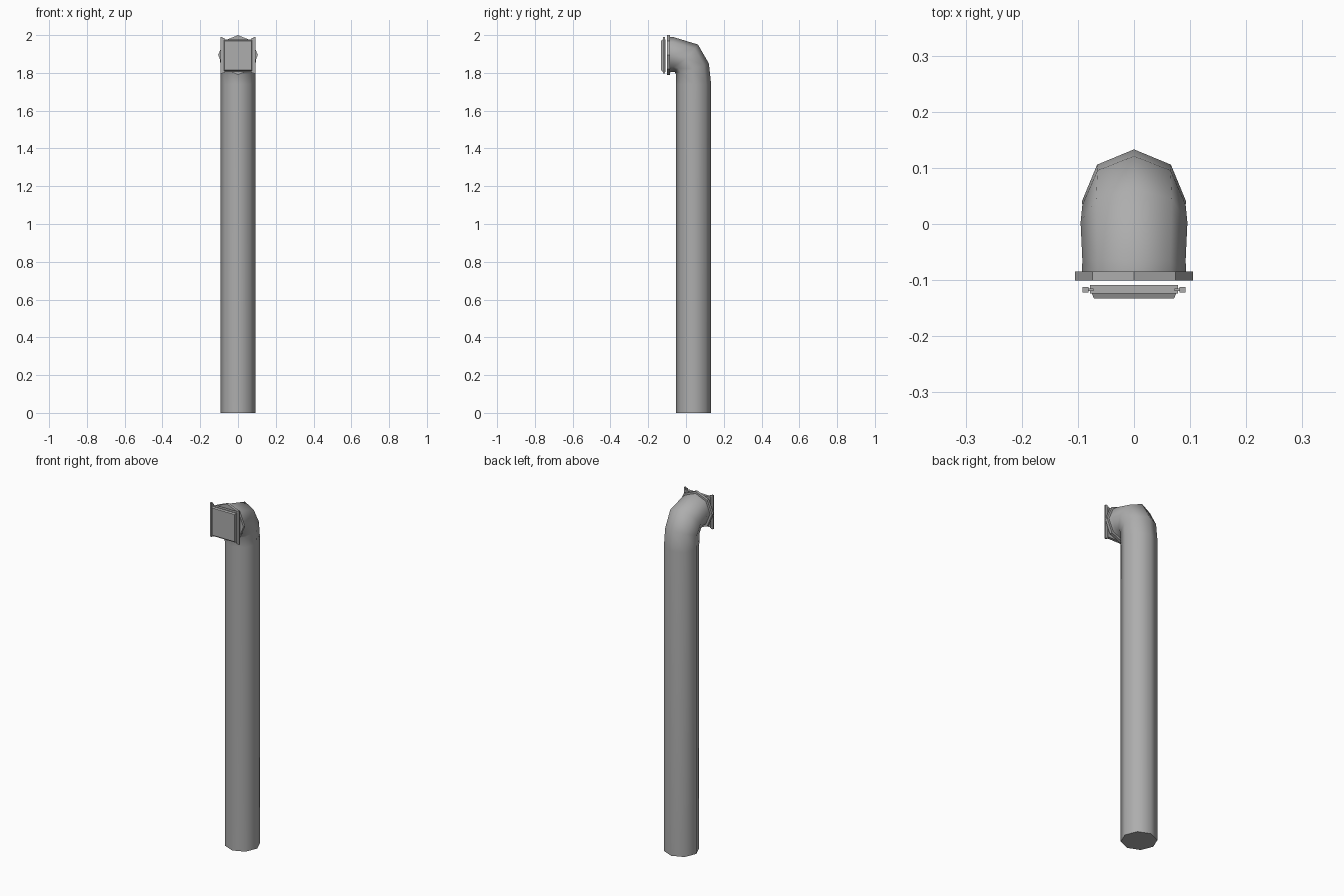
import bpy, bmesh, math
from mathutils import Vector

if "Cube" in bpy.data.objects:
    bpy.data.objects.remove(bpy.data.objects["Cube"])

grey = bpy.data.materials.new("grey metal")
grey.diffuse_color = (0.42, 0.42, 0.42, 1)
grey.use_nodes = True
grey.node_tree.nodes["Principled BSDF"].inputs["Base Color"].default_value = grey.diffuse_color


def finish(name, bm, smooth):
    bmesh.ops.recalc_face_normals(bm, faces=bm.faces)
    mesh = bpy.data.meshes.new(name)
    bm.to_mesh(mesh)
    bm.free()
    mesh.materials.append(grey)
    for p in mesh.polygons:
        p.use_smooth = smooth and len(p.vertices) == 4
    obj = bpy.data.objects.new(name, mesh)
    bpy.context.collection.objects.link(obj)
    return obj


def octagon_tube(name, spine, smooth):
    """Eight-sided tube; spine holds (outer, inner) edge points as (y, z)."""
    bm = bmesh.new()
    rings = []
    for outer, inner in spine:
        o, i = Vector((0, *outer)), Vector((0, *inner))
        centre, up = (o + i) / 2, (o - i) / 2
        side = Vector((up.length, 0, 0))
        rings.append([bm.verts.new(centre + up * math.cos(k * math.pi / 4)
                                   + side * math.sin(k * math.pi / 4)) for k in range(8)])
    for a, b in zip(rings, rings[1:]):
        for k in range(8):
            n = (k + 1) % 8
            bm.faces.new((a[k], a[n], b[n], b[k]))
    bm.faces.new(rings[0])
    bm.faces.new(rings[-1])
    return finish(name, bm, smooth)


def box(name, x, y, z):
    """Box from (min, max) ranges."""
    bm = bmesh.new()
    bmesh.ops.create_cube(bm, size=1)
    for v in bm.verts:
        v.co = [r[0] if c < 0 else r[1] for c, r in zip(v.co, (x, y, z))]
    return finish(name, bm, False)


# Upright pipe bending forward at the top
octagon_tube("bent_pipe", [
    ((0.133, 0), (-0.053, 0)),
    ((0.133, 1.74), (-0.053, 1.74)),
    ((0.121, 1.85), (-0.053, 1.79)),
    ((0.063, 1.95), (-0.058, 1.803)),
    ((-0.065, 1.989), (-0.065, 1.805)),
    ((-0.087, 1.989), (-0.087, 1.803))], True)

# Flange on the mouth of the pipe
octagon_tube("mouth_flange", [((-0.085, 2.0), (-0.085, 1.79)),
                              ((-0.101, 2.0), (-0.101, 1.79))], False)

# Square cover plate with a chamfered front panel
box("cover_back", (-0.078, 0.078), (-0.124, -0.109), (1.806, 1.978))
panel = box("cover_panel", (-0.075, 0.075), (-0.133, -0.124), (1.81, 1.974))
bm = bmesh.new()
bm.from_mesh(panel.data)
for v in bm.verts:
    if v.co.y < -0.13:
        v.co.x *= 0.95
        v.co.z += 0.004 if v.co.z < 1.9 else -0.004
bm.to_mesh(panel.data)
bm.free()

# Side rails and the small pins joining them to the cover
for s, label in ((-1, "left"), (1, "right")):
    box(label + "_rail", sorted((s * 0.081, s * 0.092)), (-0.122, -0.112), (1.797, 1.99))
    box(label + "_rail_pin", sorted((s * 0.072, s * 0.083)), (-0.119, -0.115), (1.8, 1.986))
